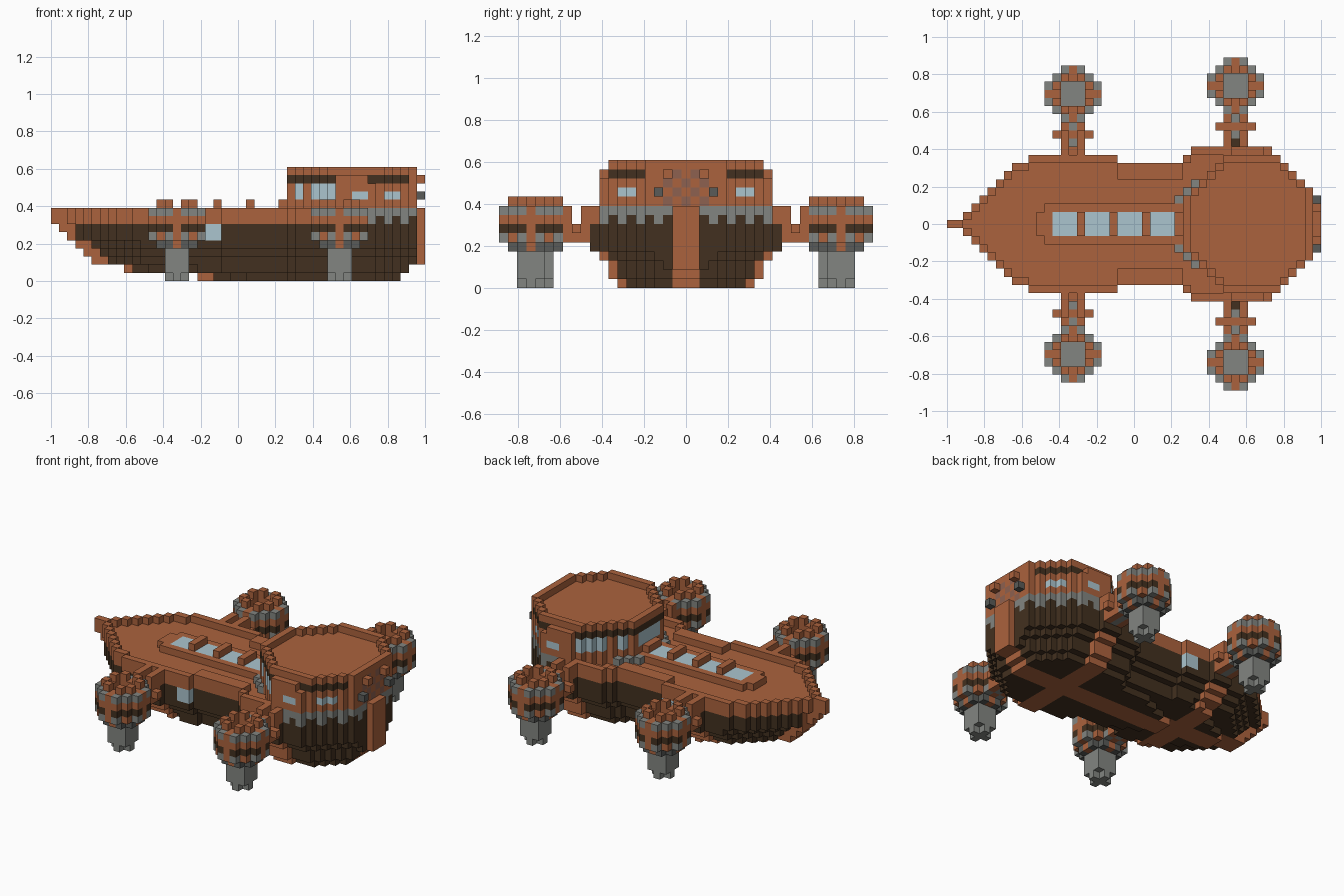
import bpy

cube = bpy.data.objects.get("Cube")
if cube:
    bpy.data.objects.remove(cube)

V = 2 / 46                      # edge length of one block
COLOURS = {
    "red_wood": (0.41, 0.123, 0.047),
    "dark_wood": (0.055, 0.03, 0.014),
    "steel": (0.225, 0.235, 0.22),
    "dark_steel": (0.1, 0.105, 0.098),
    "glass": (0.41, 0.56, 0.62),
    "carved_wood": (0.27, 0.12, 0.08),
}
mats = {}
for name, rgb in COLOURS.items():
    m = bpy.data.materials.new(name)
    m.use_nodes = True
    m.diffuse_color = (*rgb, 1)
    m.node_tree.nodes["Principled BSDF"].inputs["Base Color"].default_value = (*rgb, 1)
    mats[name] = m

cells = {}                      # (i, j, k) -> (part, colour)


def put(part, colour, i, j, k):
    cells[i, j, k] = (part, colour)


def row(part, colour, i, half, k):
    for j in range(-half, half + 1):
        put(part, colour, i, j, k)


def deck_half(i):
    """Half width of the deck outline, in blocks."""
    if i < 0 or i > 44:
        return -1
    if i < 10:
        return min(max(0, i - 1), 7)
    if i < 30:
        return 7 if 21 <= i < 29 else 8
    return min(9, 48 - i)


def cabin_half(i):
    return min(i - 26, deck_half(i)) if 29 <= i <= 44 else -1


def edge(half, i, j):
    """True for the outermost cells of an outline."""
    return abs(j) == half(i) or abs(j) > half(i - 1) or abs(j) > half(i + 1)


# Hull: stepped layers, each starting further aft and narrower than the one above
START = (20, 10, 7, 6, 5, 3, 3)
INSET = (3, 2, 2, 1, 0, 0, 0)
KEEL = (18, 9, 5, 4, 3, 2, 1)


def hull_half(i, k):
    grow = (i - START[k]) // (2 if k < 2 else 1) + 2
    return min(deck_half(i) - INSET[k], grow)


for k in range(7):
    stop = min(42 + k, 44)
    for i in range(START[k], stop + 1):
        row("hull", "dark_wood", i, hull_half(i, k), k)
    # Ribs under the arms
    for c in (15, 35):
        for i in range(c - 1, c + 2):
            if i >= START[k]:
                row("ribs", "red_wood" if k < 4 else "dark_wood", i, hull_half(i, k) + 1, k)
    # Keel and stem
    for i in range(KEEL[k], stop + 1):
        row("keel", "red_wood", i, 0 if i < 3 else 1, k)

# Side portholes
for i in (19, 20):
    for j in (-8, 8):
        for k in (5, 6):
            put("side_windows", "glass", i, j, k)

# Deck, raised rail and scalloped stern band
for i in range(45):
    d = deck_half(i)
    for j in range(-d, d + 1):
        outer = edge(deck_half, i, j)
        band = outer and i > 36
        colour = "red_wood"
        if band:
            colour = "steel" if (j if i > 39 else i) % 2 else "dark_wood"
        put("deck", colour, i, j, 7)
        if outer or (20 < i < 29 and abs(j) > 5):
            put("rail", "steel" if band else "red_wood", i, j, 8)

# Skylight with raised bars
for i in range(11, 29):
    row("skylight_frame", "red_wood", i, 1 if i == 11 else 2, 8)
    if i > 12 and i % 4:
        row("skylight_glass", "glass", i, 1, 8)
    elif i > 12:
        row("skylight_bars", "red_wood", i, 1, 9)

# Cabin foot
for i in range(28, 31):
    for s in (-1, 1):
        put("cabin_foot", "steel", i, s * (i - 25), 8)


def wall_colour(i, j, k):
    if k == 12 and (i <= 34 or 39 <= i <= 43):
        return "dark_wood"
    if k in (10, 11):
        if i in (30, 32, 33, 34) or (i == 29 and abs(j) < 3):
            return "glass"
        if k == 10 and i in (37, 38, 41, 42):
            return "glass"
    if k > 8 and i == 44 and abs(j) < 3 and (j + k) % 2:
        return "carved_wood"
    return "red_wood"


# Cabin walls, sunken roof and parapet
for i in range(29, 45):
    h = cabin_half(i)
    for j in range(-h, h + 1):
        outer = edge(cabin_half, i, j)
        for k in range(8, 13):
            if k == 8 and outer and i > 34:
                continue
            if k == 12 and i == 39 and abs(j) == h:
                continue
            put("cabin", wall_colour(i, j, k) if outer else "red_wood", i, j, k)
for s in (-1, 1):
    put("cabin", "dark_wood", 39, s * 8, 12)


def roof_half(i):
    return min(8, cabin_half(i))


for i in range(29, 45):
    h = roof_half(i)
    for j in range(-h, h + 1):
        if edge(roof_half, i, j):
            put("roof_parapet", "red_wood", i, j, 13)

# Stern post, lanterns and brackets
for k in range(2, 9):
    row("stern_post", "red_wood", 45, 1, k)
    row("stern_post", "red_wood", 44, 1, k)
for s in (-1, 1):
    put("stern_lanterns", "dark_steel", 45, 3 * s, 10)
    put("stern_brackets", "red_wood", 45, 2 * s, 12)


def tower(part, ci, cj):
    """Round turret on a steel leg with a narrower foot."""
    for a in range(-3, 4):
        for b in range(-3, 4):
            r = a * a + b * b
            axis = a == 0 or b == 0
            i, j = ci + a, cj + b
            if r <= 2:
                for k in range(0 if r < 2 else 1, 5):
                    put(part, "steel", i, j, k)
            if r <= 5:
                put(part, "red_wood" if r == 4 else "dark_steel" if r == 5 else "steel", i, j, 4)
            if r > 10:
                continue
            put(part, "red_wood" if axis or r == 8 else "steel" if r == 10 else "dark_steel", i, j, 5)
            put(part, "red_wood" if axis else "dark_wood", i, j, 6)
            put(part, "steel" if r <= 2 else "red_wood", i, j, 7)
            if r > 2:
                put(part, "red_wood" if axis or r == 5 else "steel", i, j, 8)
            if r == 5:
                put(part, "red_wood", i, j, 9)


def arm(part, ci, start, stop, s):
    """Trough-shaped walkway from the hull to a tower, with a notch and cross tie."""
    for n in range(start, stop + 1):
        levels = (7, 8) if n == start else (5, 6) if n == 12 else (5, 6, 7, 8)
        for a in (-1, 1):
            for k in levels:
                put(part, "red_wood", ci + a, s * n, k)
        if n > start:
            for k in (5, 6):
                put(part, "steel", ci, s * n, k)
    if start == 9:
        put(part, "red_wood", ci, s * start, 7)
    for a in range(-2, 3):
        put(part, "red_wood", ci + a, s * (stop - 1), 6)


for end, ci, cj, start in (("bow", 15, 16, 9), ("stern", 35, 17, 10)):
    for side, s in (("left", 1), ("right", -1)):
        arm(f"{end}_{side}_arm", ci, start, cj - 4, s)
        tower(f"{end}_{side}_tower", ci, s * cj)

# One mesh per part, keeping only the exposed block faces
FACES = []
for ax in range(3):
    for s in (0, 1):
        u, w = (ax + 1) % 3, (ax + 2) % 3
        quad = []
        for p, q in ((0, 0), (1, 0), (1, 1), (0, 1)):
            c = [0, 0, 0]
            c[ax], c[u], c[w] = s, p, q
            quad.append(tuple(c))
        step = [0, 0, 0]
        step[ax] = 2 * s - 1
        FACES.append((step, quad if s else quad[::-1]))

parts = {}
for cell, (part, colour) in cells.items():
    parts.setdefault(part, []).append((cell, colour))

for part, blocks in parts.items():
    verts, faces, slots, index = {}, [], [], []
    for cell, colour in blocks:
        for step, quad in FACES:
            if tuple(c + d for c, d in zip(cell, step)) in cells:
                continue
            corners = [tuple(c + d for c, d in zip(cell, q)) for q in quad]
            faces.append([verts.setdefault(c, len(verts)) for c in corners])
            if colour not in slots:
                slots.append(colour)
            index.append(slots.index(colour))
    mesh = bpy.data.meshes.new(part)
    mesh.from_pydata([(i * V - 1, (j - 0.5) * V, k * V) for i, j, k in verts], [], faces)
    for colour in slots:
        mesh.materials.append(mats[colour])
    mesh.polygons.foreach_set("material_index", index)
    mesh.update()
    bpy.context.collection.objects.link(bpy.data.objects.new(part, mesh))
